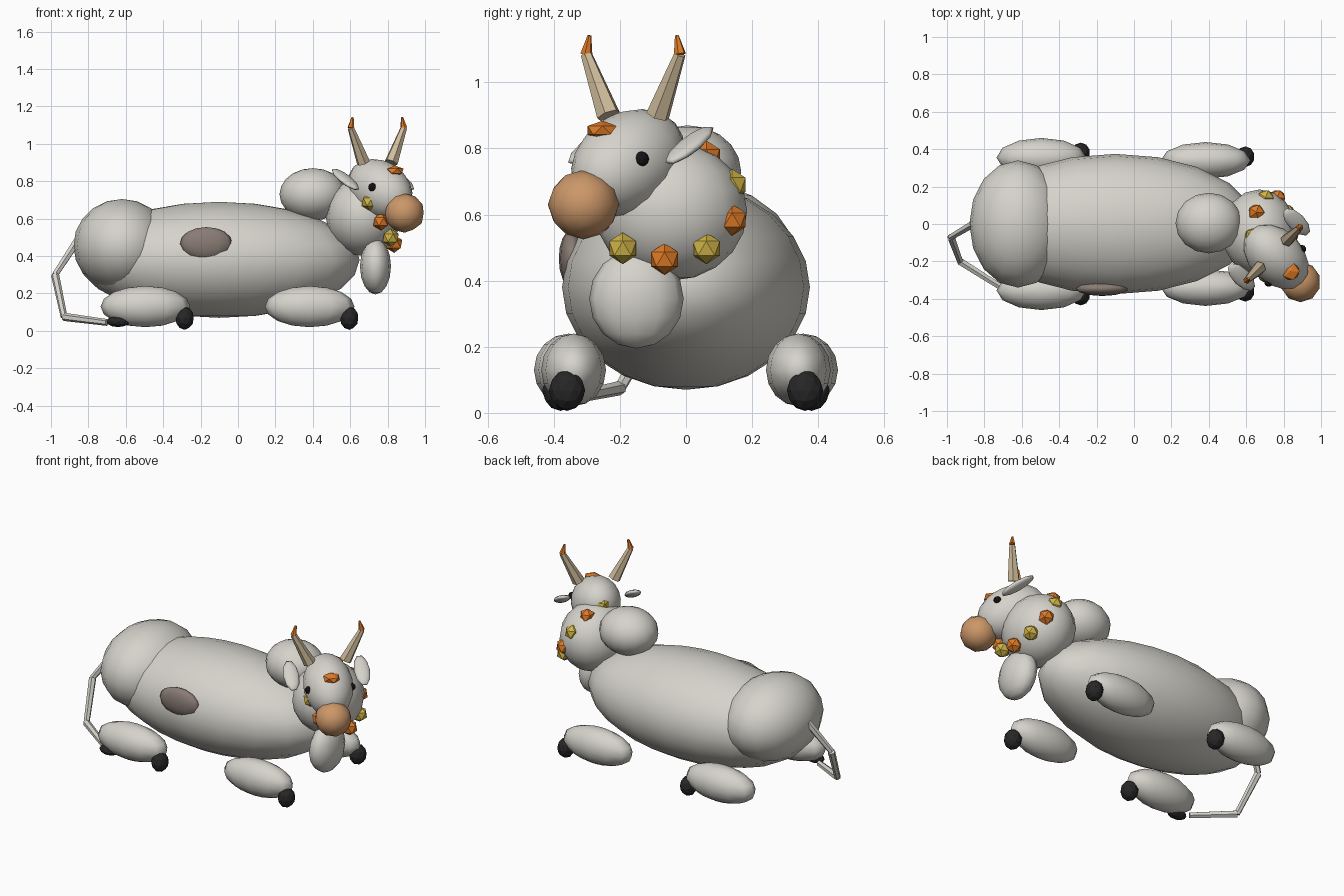
import bpy, bmesh, math
from mathutils import Vector, Matrix

if "Cube" in bpy.data.objects:
    bpy.data.objects.remove(bpy.data.objects["Cube"])

def material(name, rgb):
    m = bpy.data.materials.new(name)
    m.diffuse_color = (*rgb, 1)
    m.use_nodes = True
    m.node_tree.nodes["Principled BSDF"].inputs["Base Color"].default_value = m.diffuse_color
    return m

HIDE = material("pale_grey_hide", (0.67, 0.65, 0.60))
PATCH = material("brown_grey_patch", (0.25, 0.20, 0.175))
NOSE = material("tan_muzzle", (0.60, 0.31, 0.14))
HORN = material("horn_beige", (0.62, 0.50, 0.33))
ORANGE = material("marigold_orange", (0.75, 0.20, 0.02))
YELLOW = material("marigold_yellow", (0.62, 0.45, 0.06))
DARK = material("hoof_black", (0.02, 0.02, 0.02))
EYE = material("eye_black", (0.007, 0.007, 0.007))

def finish(name, bm, mat, smooth):
    me = bpy.data.meshes.new(name)
    bmesh.ops.recalc_face_normals(bm, faces=bm.faces)
    for f in bm.faces:
        f.smooth = smooth
    bm.to_mesh(me)
    bm.free()
    me.materials.append(mat)
    ob = bpy.data.objects.new(name, me)
    bpy.context.collection.objects.link(ob)
    return ob

def ellipsoid(name, loc, radii, mat, seg=16, rings=10, rot=None, smooth=True, ico=0):
    bm = bmesh.new()
    if ico:
        bmesh.ops.create_icosphere(bm, subdivisions=ico, radius=1)
    else:
        bmesh.ops.create_uvsphere(bm, u_segments=seg, v_segments=rings, radius=1)
    m = Matrix.Translation(loc) @ (rot or Matrix()) @ Matrix.Diagonal((*radii, 1))
    bm.transform(m)
    return finish(name, bm, mat, smooth)

def rod(name, a, b, r1, r2, mat, sides=6):
    a, b = Vector(a), Vector(b)
    bm = bmesh.new()
    bmesh.ops.create_cone(bm, cap_ends=True, segments=sides, radius1=r1, radius2=r2,
                          depth=(b - a).length)
    q = (b - a).to_track_quat('Z', 'Y').to_matrix().to_4x4()
    bm.transform(Matrix.Translation((a + b) / 2) @ q)
    return finish(name, bm, mat, False)

# trunk, rump, hump, neck, dewlap
ellipsoid("body", (-0.10, 0, 0.38), (0.75, 0.375, 0.31), HIDE, 20, 12)
ellipsoid("rump", (-0.62, 0, 0.455), (0.26, 0.34, 0.25), HIDE)
ellipsoid("hump", (0.40, 0.005, 0.73), (0.178, 0.162, 0.14), HIDE)
ellipsoid("neck", (0.67, -0.045, 0.61), (0.20, 0.23, 0.21), HIDE)
ellipsoid("dewlap", (0.735, -0.15, 0.345), (0.083, 0.143, 0.15), HIDE, 12, 8)
ellipsoid("flank_patch", (-0.17, -0.345, 0.467), (0.14, 0.04, 0.088), PATCH, 12, 8)

# folded legs and hooves, both sides
for s, side in ((-1, "near"), (1, "far")):
    for part, x, y, r, hx, hy in (("front", 0.383, 0.34, 0.098, 0.595, 0.36),
                                  ("back", -0.495, 0.355, 0.105, -0.285, 0.38)):
        ellipsoid(f"{part}_leg_{side}", (x, s * y, 0.13), (0.24, r, 0.11), HIDE, 12, 8)
        ellipsoid(f"{part}_hoof_{side}", (hx, s * hy, 0.068), (0.05, 0.055, 0.062),
                  DARK, smooth=False, ico=2)

# tail with dark tuft
tail = [(-0.86, 0, 0.48), (-0.978, -0.07, 0.30), (-0.93, -0.20, 0.075), (-0.70, -0.345, 0.045)]
for i in range(3):
    rod(f"tail_{i + 1}", tail[i], tail[i + 1], 0.022, 0.018, HIDE)
ellipsoid("tail_tuft", (-0.64, -0.385, 0.05), (0.064, 0.04, 0.03), DARK, smooth=False, ico=2)

# head frame: x forward (turned 45 degrees), y to the head's left
FRAME = Matrix.Translation((0.745, -0.16, 0)) @ Matrix.Rotation(math.radians(-45), 4, 'Z')
TURN = FRAME.to_3x3().to_4x4()

def at(p, l, z):
    return FRAME @ Vector((p, l, z))

def pitch(deg):
    return TURN @ Matrix.Rotation(math.radians(deg), 4, 'Y')

ellipsoid("head", at(0.02, 0, 0.757), (0.21, 0.145, 0.15), HIDE, 16, 10, pitch(25))
ellipsoid("muzzle", (0.89, -0.31, 0.63), (0.108, 0.108, 0.105), NOSE, ico=2)
ellipsoid("forehead_flower", at(0.131, 0, 0.855), (0.053, 0.053, 0.029), ORANGE,
          smooth=False, ico=1)

# eyes, ears and horns mirrored across the head
for s, side in ((-1, "right"), (1, "left")):
    ellipsoid("eye_" + side, at(0.09, s * 0.126, 0.768), (0.023,) * 3, EYE, smooth=False, ico=2)
    ellipsoid("ear_" + side, at(-0.033, s * 0.208, 0.81), (0.108, 0.047, 0.02),
              HIDE, 10, 8, pitch(31))
    base, bend, tip = (at(0, s * 0.105, 0.90), at(0, s * 0.20, 1.085), at(0, s * 0.187, 1.142))
    rod("horn_" + side, base, bend, 0.037, 0.018, HORN)
    rod("horn_tip_" + side, bend, tip, 0.019, 0.006, ORANGE)

# flower garland: tilted ring of ten beads in two colours
for i in range(10):
    a = math.radians(36 * i)
    c, d = math.cos(a), math.sin(a)
    ellipsoid(f"garland_bead_{i + 1}", (0.735 + 0.10 * c, -0.065 + 0.215 * d, 0.637 - 0.172 * c),
              (0.048,) * 3, YELLOW if i % 2 else ORANGE, smooth=False, ico=1)
